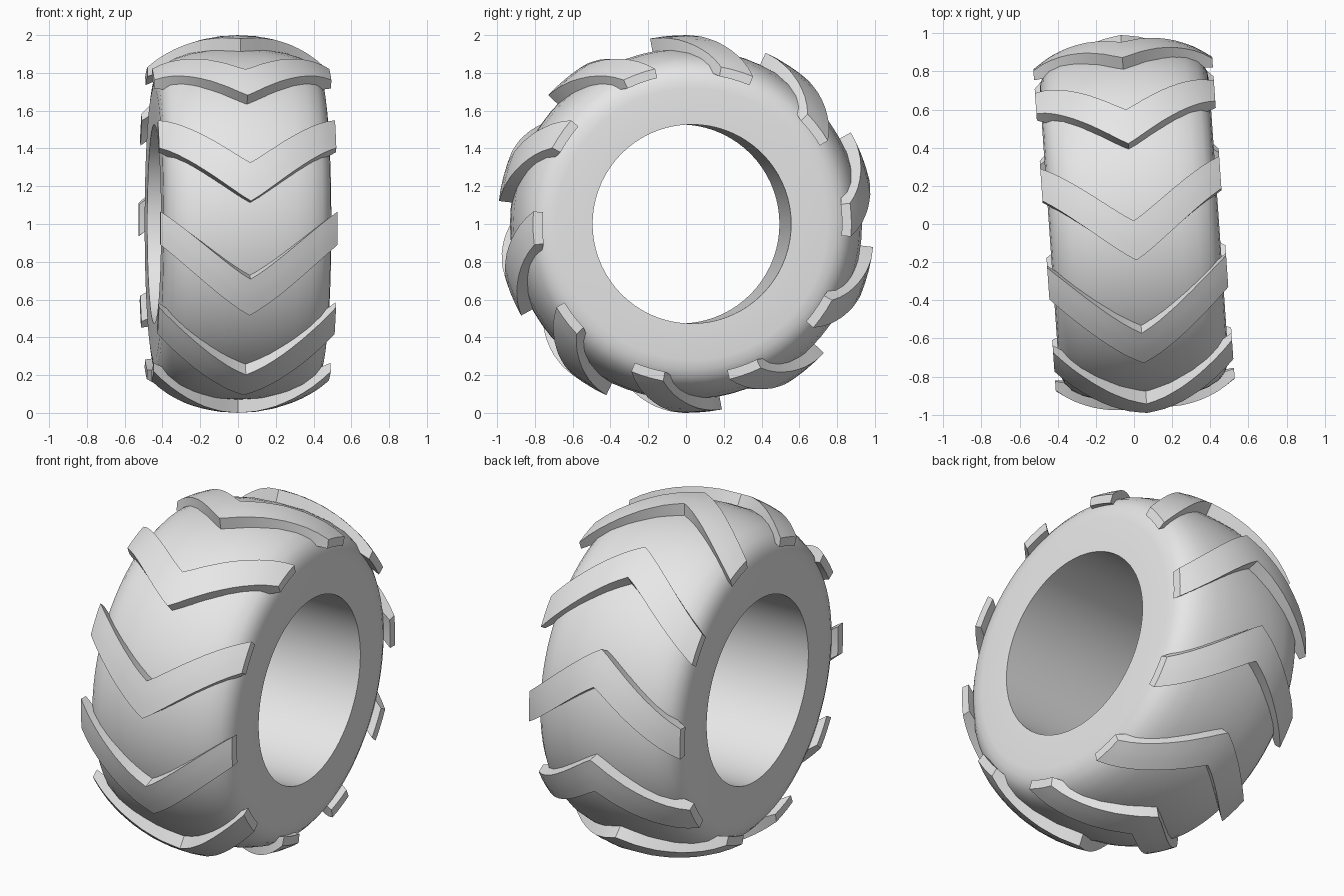
import bpy, bmesh
from math import radians, cos, sin, tau

cube = bpy.data.objects.get("Cube")
if cube:
    bpy.data.objects.remove(cube, do_unlink=True)

YAW = radians(4)          # the wheel is turned slightly about z
LUGS = 10
HALF = 0.47               # half width of a tread lug

rubber = bpy.data.materials.new("grey_rubber")
rubber.use_nodes = True
rubber.diffuse_color = (0.8, 0.8, 0.8, 1)
rubber.node_tree.nodes["Principled BSDF"].inputs["Base Color"].default_value = (0.8, 0.8, 0.8, 1)


def polar(x, r, a):
    return (x, r * cos(a), 1 + r * sin(a))


def lookup(profile, x):
    """Radius at distance x from the middle, by linear interpolation."""
    for (x0, r0), (x1, r1) in zip(profile, profile[1:]):
        if x <= x1 + 1e-6:
            return r0 + (r1 - r0) * (x - x0) / (x1 - x0)
    return profile[-1][1]


def loft(name, rings, closed):
    """Bridge rings of points; cap the ends unless the loft is closed."""
    bm = bmesh.new()
    loops = [[bm.verts.new(p) for p in ring] for ring in rings]
    pairs = list(zip(loops, loops[1:]))
    if closed:
        pairs.append((loops[-1], loops[0]))
    else:
        bm.faces.new(loops[0])
        bm.faces.new(loops[-1])
    for a, b in pairs:
        for i in range(len(a)):
            j = (i + 1) % len(a)
            bm.faces.new((a[i], a[j], b[j], b[i]))
    bmesh.ops.recalc_face_normals(bm, faces=bm.faces)
    mesh = bpy.data.meshes.new(name)
    bm.to_mesh(mesh)
    bm.free()
    mesh.materials.append(rubber)
    obj = bpy.data.objects.new(name, mesh)
    obj.rotation_euler.z = YAW
    bpy.context.collection.objects.link(obj)
    bpy.ops.object.select_all(action="DESELECT")
    obj.select_set(True)
    bpy.context.view_layer.objects.active = obj
    bpy.ops.object.shade_smooth_by_angle(angle=radians(30))
    return obj


# Tyre body: flat sidewalls, rounded shoulders, straight bore
half_body = [(0, 0.93), (0.13, 0.925), (0.25, 0.905), (0.33, 0.88), (0.39, 0.845),
             (0.42, 0.81), (0.438, 0.77), (0.445, 0.72), (0.445, 0.527)]
section = [(-x, r) for x, r in reversed(half_body[1:])] + half_body
SEG = 72
loft("tyre_body",
     [[polar(x, r, tau * s / SEG) for x, r in section] for s in range(SEG)], True)

# Chevron tread lugs: domed bars swept back from the middle to each shoulder
lug_outer = [(0, 1.0), (0.1, 0.994), (0.2, 0.975), (0.3, 0.942), (0.4, 0.895), (HALF, 0.845)]
lug_inner = [(0, 0.9), (0.3, 0.86), (0.4, 0.81), (HALF, 0.795)]
STEPS = 10
WIDTH, SWEEP, START = radians(12), radians(21.5), radians(89)


def lug_ring(x, turn):
    d = abs(x)
    first = START + turn - SWEEP * (d / HALF) ** 1.1
    angles = [first + WIDTH * k / 3 for k in range(4)]
    return ([polar(x, lookup(lug_inner, d), a) for a in angles]
            + [polar(x, lookup(lug_outer, d), a) for a in reversed(angles)])


for n in range(LUGS):
    turn = tau * n / LUGS
    loft(f"tread_lug_{n + 1}",
         [lug_ring(HALF * i / STEPS, turn) for i in range(-STEPS, STEPS + 1)], False)
